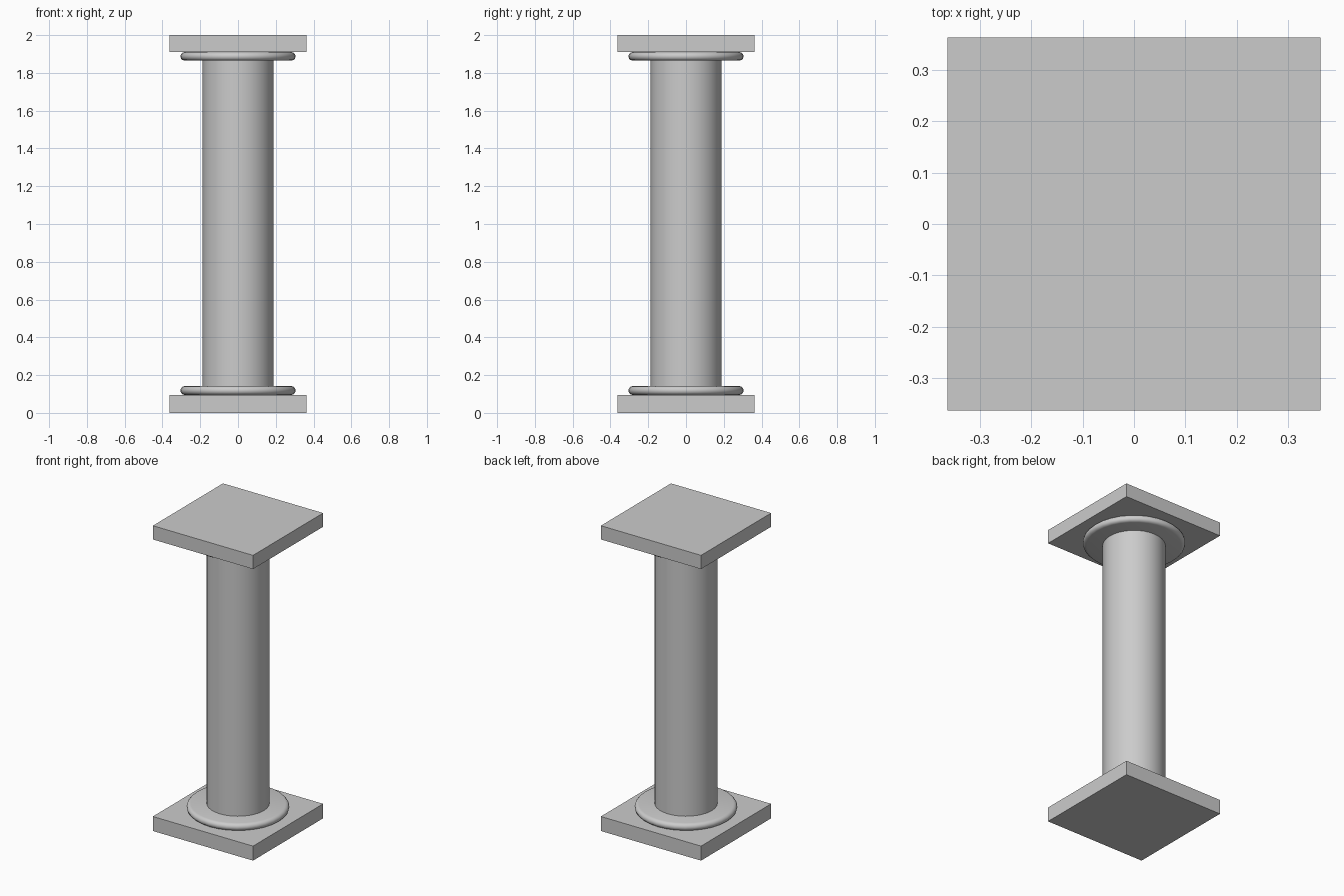
import bpy, bmesh, math

if "Cube" in bpy.data.objects:
    bpy.data.objects.remove(bpy.data.objects["Cube"])

SIDES = 32


def add_object(name, bm):
    bmesh.ops.recalc_face_normals(bm, faces=bm.faces)
    mesh = bpy.data.meshes.new(name)
    bm.to_mesh(mesh)
    bm.free()
    obj = bpy.data.objects.new(name, mesh)
    bpy.context.collection.objects.link(obj)
    return obj


def slab(name, half, z0, z1):
    bm = bmesh.new()
    bmesh.ops.create_cube(bm, size=1)
    bmesh.ops.scale(bm, vec=(2 * half, 2 * half, z1 - z0), verts=bm.verts)
    bmesh.ops.translate(bm, vec=(0, 0, (z0 + z1) / 2), verts=bm.verts)
    return add_object(name, bm)


def turned(name, profile):
    # stack of rings from (radius, z) points, capped at both ends
    bm = bmesh.new()
    rings = [[bm.verts.new((r * math.cos(2 * math.pi * i / SIDES),
                            r * math.sin(2 * math.pi * i / SIDES), z))
              for i in range(SIDES)] for r, z in profile]
    for a, b in zip(rings, rings[1:]):
        for i in range(SIDES):
            j = (i + 1) % SIDES
            bm.faces.new((a[i], a[j], b[j], b[i]))
    bm.faces.new(rings[0])
    bm.faces.new(rings[-1])
    obj = add_object(name, bm)
    bpy.ops.object.select_all(action='DESELECT')
    obj.select_set(True)
    bpy.context.view_layer.objects.active = obj
    bpy.ops.object.shade_smooth_by_angle(angle=math.radians(35))
    return obj


def rounded_disc(name, z0, z1, radius=0.305):
    # disc with a half-round rim
    h = (z1 - z0) / 2
    steps = 6
    profile = []
    for k in range(steps + 1):
        t = -math.pi / 2 + math.pi * k / steps
        profile.append((radius - h + h * math.cos(t), z0 + h + h * math.sin(t)))
    return turned(name, profile)


# square slabs at the foot and the head
slab("base_plinth", 0.363, 0, 0.095)
slab("top_slab", 0.363, 1.91, 2)

# rounded mouldings
rounded_disc("base_moulding", 0.095, 0.142)
rounded_disc("top_moulding", 1.865, 1.91)

# straight round shaft
turned("shaft", [(0.187, 0.142), (0.187, 1.865)])
